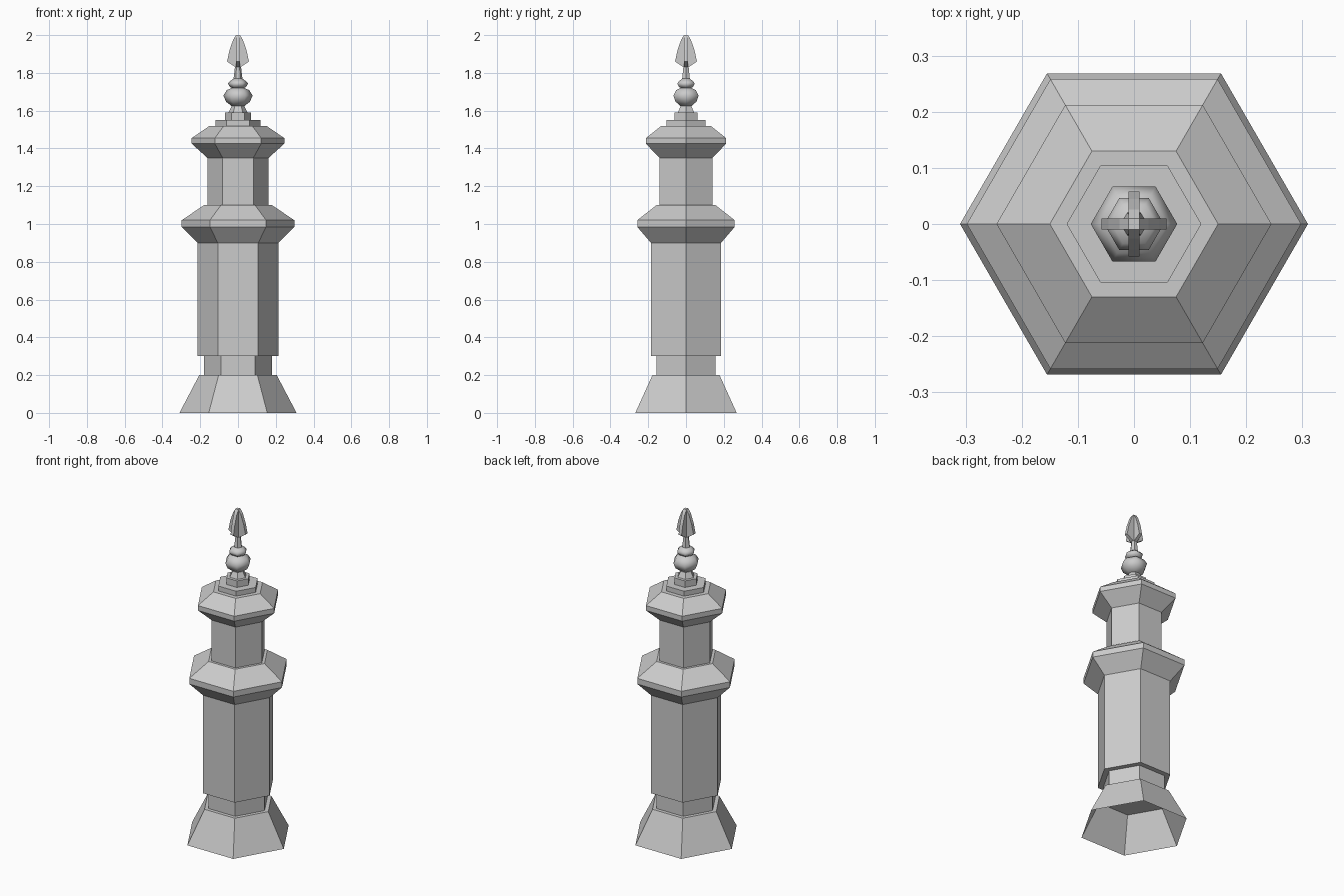
import bpy, bmesh, math

cube = bpy.data.objects.get("Cube")
if cube:
    bpy.data.objects.remove(cube, do_unlink=True)

stone = bpy.data.materials.new("grey_stone")
stone.use_nodes = True
GREY = (0.6, 0.6, 0.6, 1)
stone.diffuse_color = GREY
stone.node_tree.nodes["Principled BSDF"].inputs["Base Color"].default_value = GREY


def finish(name, bm, smooth=False):
    bmesh.ops.recalc_face_normals(bm, faces=bm.faces)
    mesh = bpy.data.meshes.new(name)
    bm.to_mesh(mesh)
    bm.free()
    mesh.materials.append(stone)
    for p in mesh.polygons:
        p.use_smooth = smooth
    obj = bpy.data.objects.new(name, mesh)
    bpy.context.collection.objects.link(obj)
    return obj


def hex_stack(name, profile, bottom=True, smooth=False):
    """Six-sided solid through (radius, height) rings, corners on the x axis."""
    bm = bmesh.new()
    rings = [[bm.verts.new((r * math.cos(i * math.pi / 3), r * math.sin(i * math.pi / 3), z))
              for i in range(6)] for r, z in profile]
    for low, high in zip(rings, rings[1:]):
        for i in range(6):
            j = (i + 1) % 6
            bm.faces.new((low[i], low[j], high[j], high[i]))
    bm.faces.new(rings[-1])
    if bottom:
        bm.faces.new(rings[0][::-1])
    return finish(name, bm, smooth)


# Tower body, from the hollow foot upward
hex_stack("flared_foot", [(0.31, 0), (0.205, 0.2)], bottom=False)
hex_stack("foot_neck", [(0.18, 0.2), (0.18, 0.3)])
hex_stack("lower_shaft", [(0.214, 0.3), (0.214, 0.9)])
hex_stack("lower_cornice", [(0.214, 0.9), (0.298, 0.985), (0.298, 1.02), (0.18, 1.1)])
hex_stack("upper_shaft", [(0.162, 1.1), (0.162, 1.35)])
hex_stack("upper_cornice", [(0.162, 1.35), (0.245, 1.425), (0.245, 1.455), (0.15, 1.52)])
hex_stack("wide_cap_step", [(0.12, 1.52), (0.12, 1.55)])
hex_stack("narrow_cap_step", [(0.07, 1.55), (0.07, 1.59)])

# Turned finial
hex_stack("finial_foot", [(0.05, 1.59), (0.03, 1.63)])
hex_stack("finial_large_bead", [(0.035, 1.625), (0.064, 1.648), (0.077, 1.68),
                                (0.06, 1.708), (0.025, 1.725)], smooth=True)
hex_stack("finial_small_bead", [(0.025, 1.715), (0.045, 1.728), (0.053, 1.745),
                                (0.04, 1.758), (0.02, 1.772)], smooth=True)
hex_stack("finial_stem", [(0.024, 1.765), (0.014, 1.85)])

# Spearhead of two crossed plates
leaf = [(0.012, 1.83), (0.058, 1.86), (0.045, 1.92), (0.026, 1.975), (0.01, 2.0)]
outline = leaf + [(-x, z) for x, z in reversed(leaf)]
for name, turn in (("spearhead_wide", 0), ("spearhead_deep", math.pi / 2)):
    bm = bmesh.new()
    face = bm.faces.new([bm.verts.new((x, -0.01, z)) for x, z in outline])
    side = bmesh.ops.extrude_face_region(bm, geom=[face])
    moved = [v for v in side["geom"] if isinstance(v, bmesh.types.BMVert)]
    bmesh.ops.translate(bm, vec=(0, 0.02, 0), verts=moved)
    finish(name, bm).rotation_euler.z = turn
